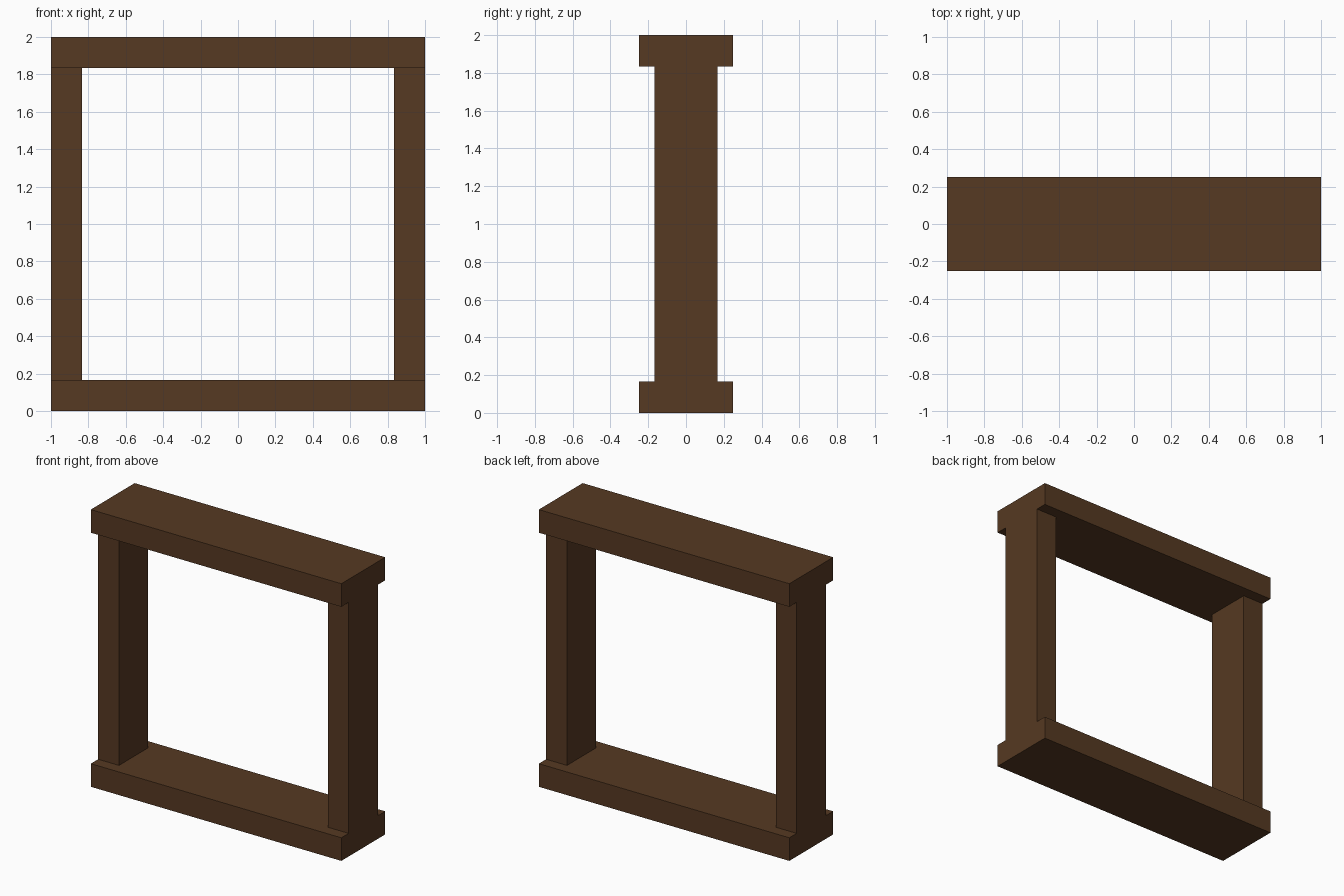
import bpy

if "Cube" in bpy.data.objects:
    bpy.data.objects.remove(bpy.data.objects["Cube"])

T = 1 / 6  # timber thickness

wood = bpy.data.materials.new("dark_brown_wood")
wood.diffuse_color = (0.093, 0.041, 0.016, 1)
wood.use_nodes = True
wood.node_tree.nodes["Principled BSDF"].inputs["Base Color"].default_value = wood.diffuse_color


def box(name, centre, size):
    bpy.ops.mesh.primitive_cube_add(size=1, location=centre)
    ob = bpy.context.object
    ob.name = name
    ob.scale = size
    bpy.ops.object.transform_apply(location=False, rotation=False, scale=True)
    ob.data.materials.append(wood)


# wide horizontal beams
box("bottom_beam", (0, 0, T / 2), (2, 0.5, T))
box("top_beam", (0, 0, 2 - T / 2), (2, 0.5, T))

# narrower upright posts, flush with the beam ends
for side, name in ((-1, "left_post"), (1, "right_post")):
    box(name, (side * (1 - T / 2), 0, 1), (T, 2 * T, 2 - 2 * T))
